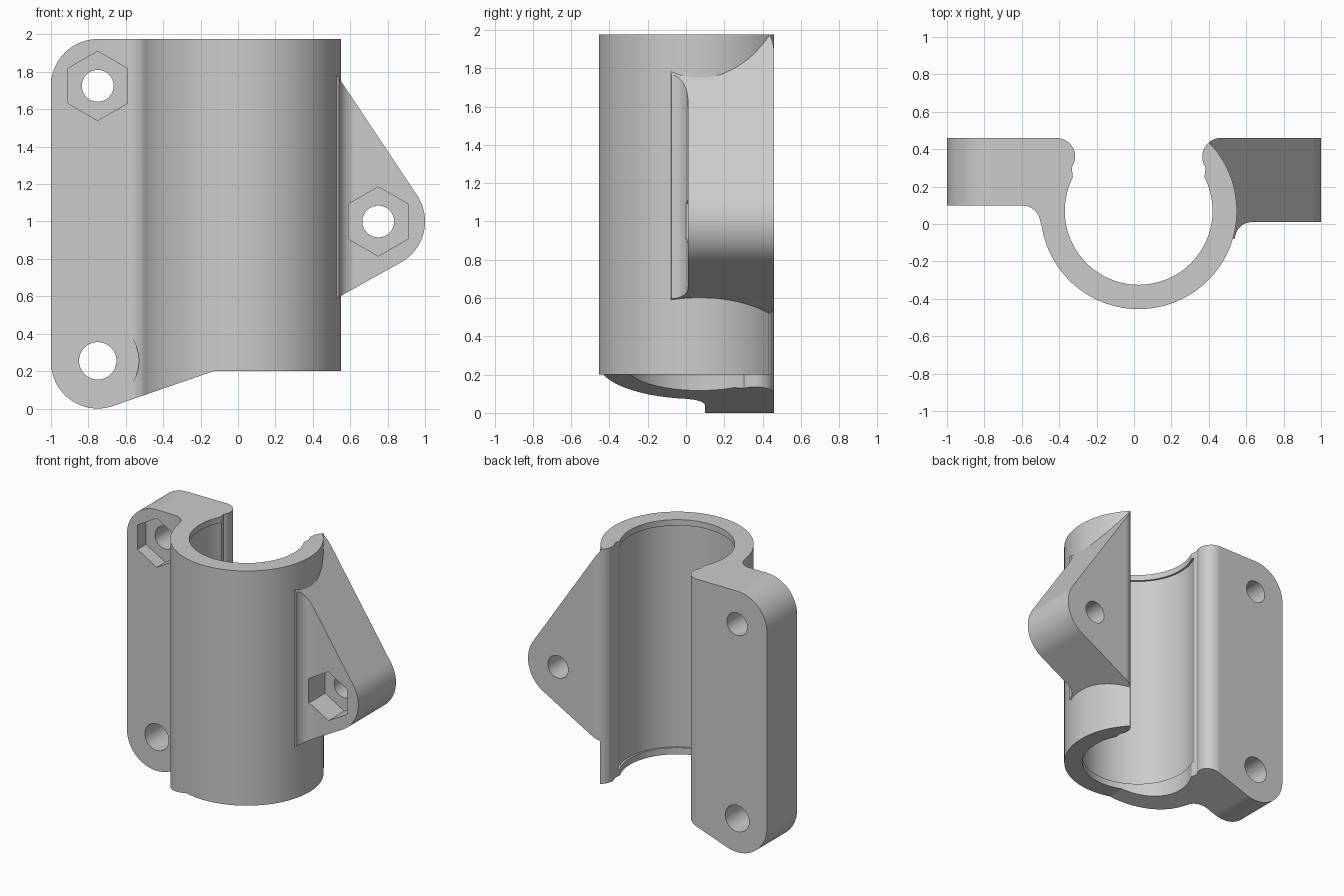
import bpy, bmesh
from math import radians, cos, sin

cube = bpy.data.objects.get("Cube")
if cube:
    bpy.data.objects.remove(cube, do_unlink=True)

TOP = 1.975
BACK = 0.46
CX, CY = 0.025, 0.07          # tube axis
OUTER, BORE, GROOVE = 0.525, 0.395, 0.41

grey = bpy.data.materials.new("plain_grey")
grey.use_nodes = True
grey.diffuse_color = (0.6, 0.6, 0.6, 1)
grey.node_tree.nodes["Principled BSDF"].inputs["Base Color"].default_value = (0.6, 0.6, 0.6, 1)


def arc(cx, cy, r, start, end, step=4):
    """Points on a circular arc, angles in degrees."""
    n = max(2, round(abs(end - start) / step))
    angles = [radians(start + (end - start) * i / n) for i in range(n + 1)]
    return [(cx + r * cos(a), cy + r * sin(a)) for a in angles]


def prism(name, profile, low, high, axis="z"):
    """Extrude a closed x-y profile along z, or an x-z profile along y."""
    def place(p, d):
        return (p[0], p[1], d) if axis == "z" else (p[0], d, p[1])
    bm = bmesh.new()
    bottom = [bm.verts.new(place(p, low)) for p in profile]
    top = [bm.verts.new(place(p, high)) for p in profile]
    bm.faces.new(bottom[::-1])
    bm.faces.new(top)
    for i in range(len(profile)):
        bm.faces.new((bottom[i - 1], bottom[i], top[i], top[i - 1]))
    # The faces agree with each other; turn them all outward
    bm.normal_update()
    if bm.calc_volume(signed=True) < 0:
        bmesh.ops.reverse_faces(bm, faces=bm.faces[:])
    mesh = bpy.data.meshes.new(name)
    bm.to_mesh(mesh)
    bm.free()
    mesh.materials.append(grey)
    obj = bpy.data.objects.new(name, mesh)
    bpy.context.collection.objects.link(obj)
    return obj


def combine(obj, tool, operation):
    """Apply a boolean and discard the tool."""
    mod = obj.modifiers.new(operation, "BOOLEAN")
    mod.operation, mod.solver, mod.object = operation, "EXACT", tool
    bpy.context.view_layer.objects.active = obj
    bpy.ops.object.modifier_apply(modifier=mod.name)
    bpy.data.objects.remove(tool, do_unlink=True)


# Tube with the left flange: plan section, then trimmed by its front outline
tip_right = arc(0.465, 0.36, 0.1, 124, 215)
tip_left = arc(-0.415, 0.36, 0.1, -35, 90)
plan = (arc(CX, CY, OUTER, 188, 404, 3) + tip_right
        + arc(CX, CY, BORE, 27, -207, 3) + tip_left
        + [(-1.1, BACK), (-1.1, 0.1)] + arc(-0.6, 0, 0.1, 90, 6, 6))
clamp = prism("clamp_body", plan, -0.1, TOP + 0.1)
outline = (arc(-0.75, 1.725, 0.25, 90, 180) + arc(-0.75, 0.25, 0.25, 180, 289)
           + [(-0.13, 0.2), (0.8, 0.2), (0.8, TOP)])
combine(clamp, prism("trim", outline, -1, 1, "y"), "INTERSECT")

# Right flange: block blended into the tube, trimmed to a rounded triangle
plan = ([(1.1, 0.01), (1.1, BACK)] + arc(0.465, 0.36, 0.1, 90, 119, 5)
        + tip_right + [(0.44, 0.25), (0.47, 0.05), (0.47, -0.08)]
        + arc(0.63, -0.08, 0.09, 178, 90, 6))
flange = prism("right_flange", plan, 0, TOP + 0.1)
outline = (arc(0.75, 1, 0.25, -61, 33.7)
           + [(0.4, TOP), (0.34, TOP), (0.34, 0.485)])
combine(flange, prism("trim", outline, -1, 1, "y"), "INTERSECT")
combine(clamp, flange, "UNION")

# Shallow groove in the bore, leaving a lip at each end
combine(clamp, prism("groove", arc(CX, CY, GROOVE, 0, 357, 3), 0.25, 1.93), "DIFFERENCE")

# Bolt holes, hexagonal nut pockets and the round spot face
for x, z, r in ((-0.75, 1.725, 0.085), (-0.75, 0.255, 0.1), (0.75, 1, 0.085)):
    combine(clamp, prism("hole", arc(x, z, r, 0, 352, 8), -1, 1, "y"), "DIFFERENCE")
for x, z in ((-0.75, 1.725), (0.75, 1)):
    combine(clamp, prism("pocket", arc(x, z, 0.185, 30, 330, 60), -0.2, 0.2, "y"), "DIFFERENCE")
combine(clamp, prism("spot_face", arc(-0.75, 0.255, 0.22, 0, 355, 5), -0.2, 0.1, "y"), "DIFFERENCE")

# Smooth the curves and keep the machined edges crisp
bpy.ops.object.select_all(action="DESELECT")
clamp.select_set(True)
bpy.context.view_layer.objects.active = clamp
bpy.ops.object.shade_smooth_by_angle(angle=radians(30))
weighted = clamp.modifiers.new("weighted_normals", "WEIGHTED_NORMAL")
weighted.keep_sharp = True
